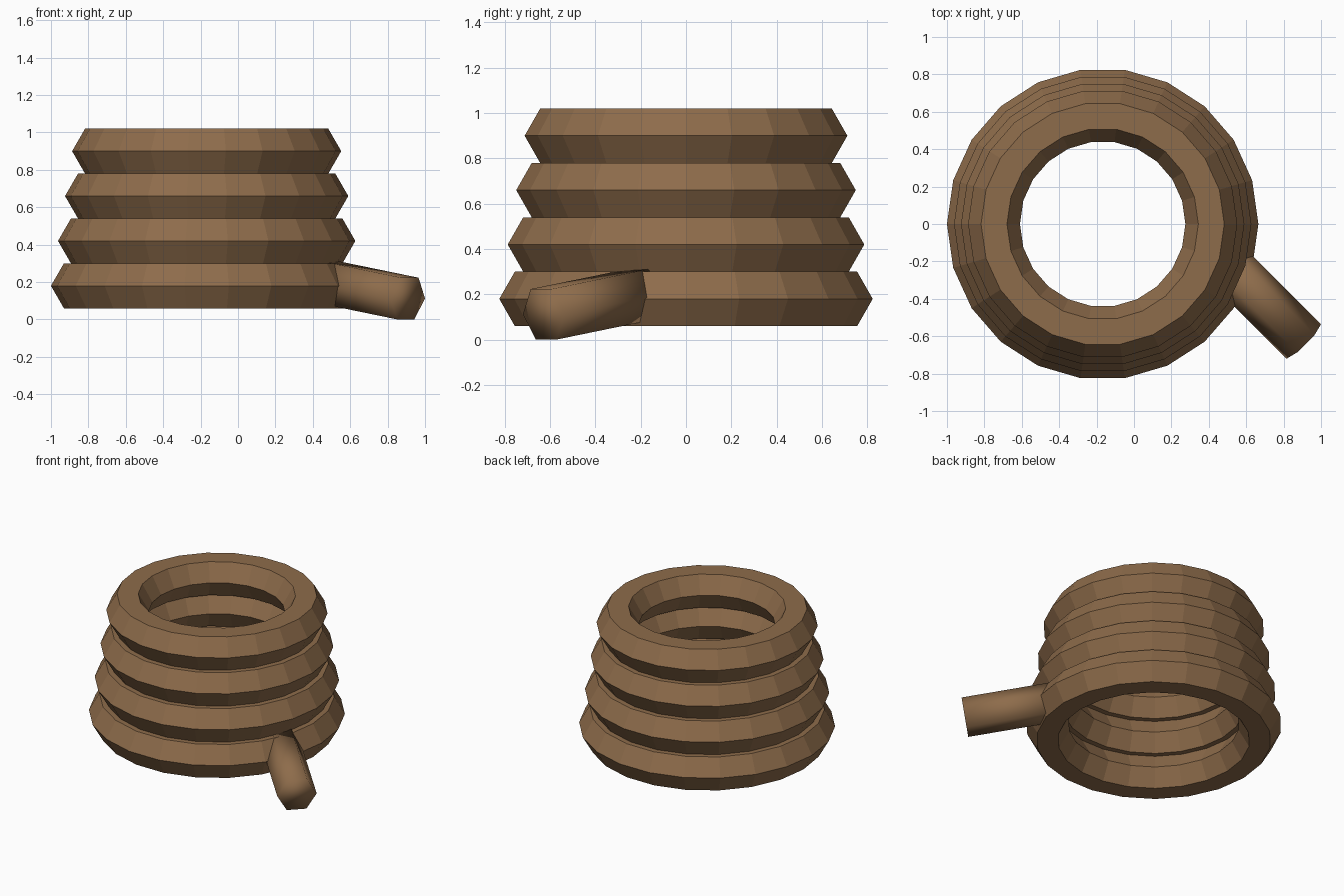
import bpy
from mathutils import Matrix, Vector

cube = bpy.data.objects.get("Cube")
if cube:
    bpy.data.objects.remove(cube, do_unlink=True)

COLOR = (0.27, 0.15, 0.07, 1.0)
brown = bpy.data.materials.new("warm_brown")
brown.use_nodes = True
brown.diffuse_color = COLOR
bsdf = next(n for n in brown.node_tree.nodes if n.type == "BSDF_PRINCIPLED")
bsdf.inputs["Base Color"].default_value = COLOR
bsdf.inputs["Roughness"].default_value = 0.8


def finish(name):
    obj = bpy.context.object
    obj.name = name
    obj.data.materials.clear()
    obj.data.materials.append(brown)
    return obj


# Stacked coils: hexagonal rings that shrink towards the top
MINOR = 0.1386
STEP = 0.24
for i in range(4):
    bpy.ops.mesh.primitive_torus_add(
        major_segments=22, minor_segments=6,
        major_radius=0.694 - 0.0377 * i, minor_radius=MINOR,
        location=(-0.1675, 0, 0.18 + STEP * i))
    finish(f"coil_ring_{i + 1}")
    bpy.ops.object.shade_flat()

# Loose coil end: six-sided rod sloping down and out of the lowest ring
start = Vector((0.48, -0.20, 0.20))
end = Vector((0.908, -0.628, 0.112))
axis = (end - start).normalized()
side = Vector((0, 0, 1)).cross(axis).normalized()
up = side.cross(axis)
turn = Matrix((up, side, axis)).transposed().to_4x4()
bpy.ops.mesh.primitive_cylinder_add(vertices=6, radius=0.13,
                                    depth=(end - start).length)
rod = finish("coil_end")
rod.matrix_world = Matrix.Translation((start + end) / 2) @ turn
bpy.ops.object.shade_smooth()
